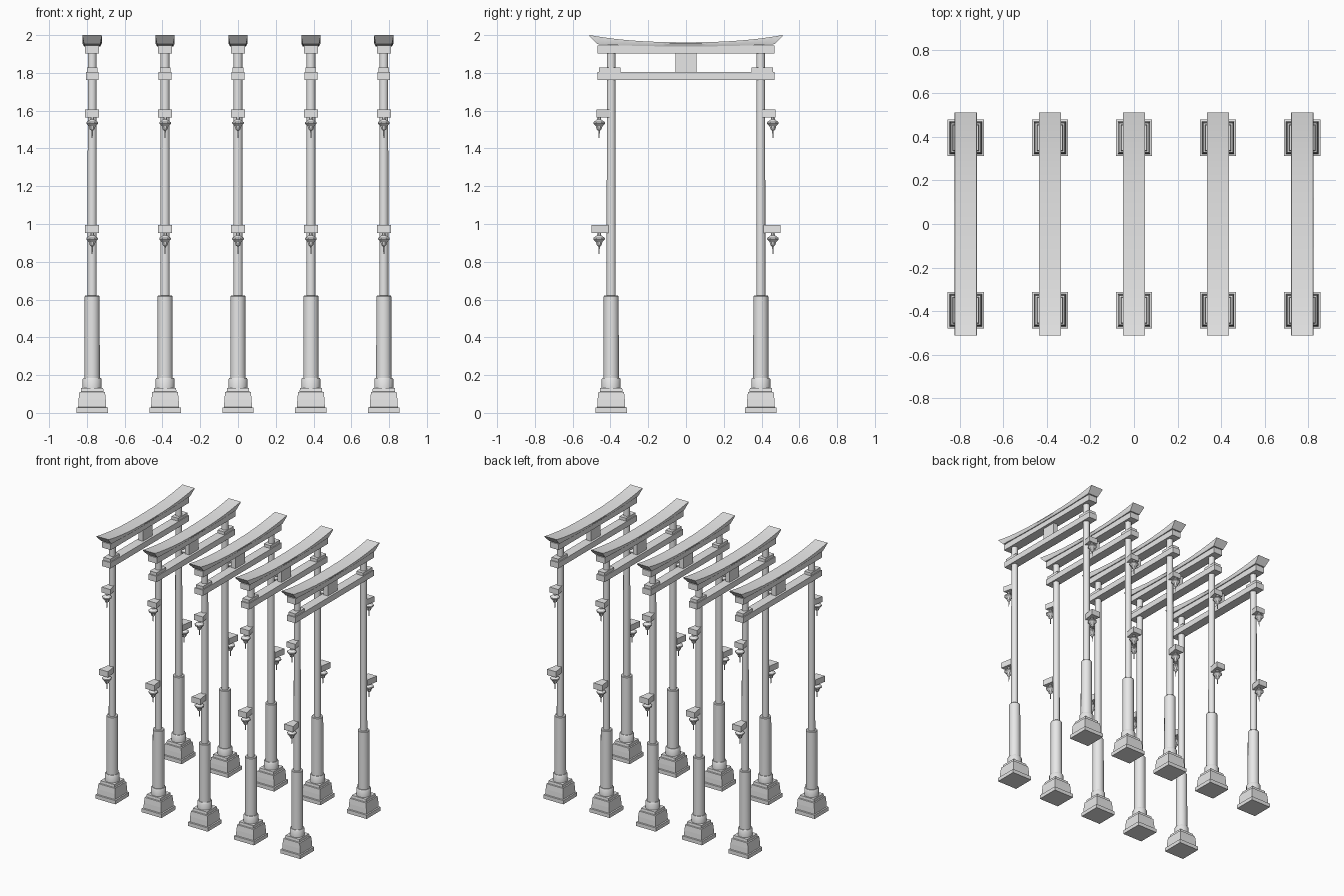
import bpy, bmesh, math

if "Cube" in bpy.data.objects:
    bpy.data.objects.remove(bpy.data.objects["Cube"])

stone = bpy.data.materials.new("plain_grey")
stone.diffuse_color = (0.8, 0.8, 0.8, 1)
stone.use_nodes = True
stone.node_tree.nodes["Principled BSDF"].inputs["Base Color"].default_value = stone.diffuse_color

GATES = [-0.772, -0.386, 0.0, 0.386, 0.772]
POST_Y = 0.396


def make_mesh(name, sections, smooth=False):
    """Skin a list of equal-sized vertex rings and cap both ends."""
    bm = bmesh.new()
    rings = [[bm.verts.new(p) for p in ring] for ring in sections]
    n = len(rings[0])
    for a, b in zip(rings, rings[1:]):
        for i in range(n):
            j = (i + 1) % n
            bm.faces.new((a[i], a[j], b[j], b[i]))
    bm.faces.new(rings[0][::-1])
    bm.faces.new(rings[-1])
    bmesh.ops.recalc_face_normals(bm, faces=bm.faces[:])
    mesh = bpy.data.meshes.new(name)
    bm.to_mesh(mesh)
    bm.free()
    mesh.materials.append(stone)
    if smooth:
        mesh.shade_smooth()
        mesh.set_sharp_from_angle(angle=math.radians(35))
    return mesh


def lathe(name, profile, sides, smooth=True):
    """Stack of (radius, z) rings; four sides gives squares of that half width."""
    k = math.sqrt(2) if sides == 4 else 1
    off = math.pi / sides
    return make_mesh(name, [[(k * r * math.cos(off + i * math.tau / sides),
                              k * r * math.sin(off + i * math.tau / sides), z)
                             for i in range(sides)] for r, z in profile], smooth)


def box(name, hx, y0, y1, z0, z1, hx_end=None):
    """Box along y, optionally changing width from y0 to y1."""
    return make_mesh(name, [[(-h, y, z0), (h, y, z0), (h, y, z1), (-h, y, z1)]
                            for y, h in ((y0, hx), (y1, hx if hx_end is None else hx_end))])


def place(mesh, x, y=0, z=0, turn=0):
    ob = bpy.data.objects.new(mesh.name, mesh)
    ob.location = (x, y, z)
    ob.rotation_euler.z = turn
    bpy.context.collection.objects.link(ob)


# Posts: square stepped plinth, then collar, thick sleeve and slim shaft
plinth = lathe("plinth", [(0.083, 0), (0.083, 0.028), (0.074, 0.03), (0.072, 0.07),
                          (0.068, 0.11), (0.060, 0.112), (0.058, 0.132)], 4, False)
collar = lathe("post_collar", [(0.051, 0.13), (0.051, 0.178), (0.046, 0.186)], 20)
sleeve = lathe("post_sleeve", [(0.041, 0.18), (0.040, 0.617), (0.037, 0.621)], 20)
shaft = lathe("post_shaft", [(0.0245, 0.61), (0.0235, 1.91)], 16)

# Beams
lower_beam = box("lower_beam", 0.034, -0.468, 0.468, 1.762, 1.806)
upper_beam = box("upper_beam", 0.037, -0.468, 0.468, 1.902, 1.946)
strut = box("centre_strut", 0.018, -0.056, 0.056, 1.80, 1.905)
wedge = box("beam_wedge", 0.028, -0.056, 0.056, 1.804, 1.828)

# Curved roof beam with upswept, slanted ends
roof_rings = []
for i in range(25):
    t = -1 + i / 12
    top = 1.962 + 0.038 * abs(t) ** 2.4
    low = 1.940 + 0.012 * abs(t) ** 2.4
    roof_rings.append([(-0.043, 0.470 * t, low), (0.043, 0.470 * t, low),
                       (0.051, 0.511 * t, top - 0.006), (0.050, 0.511 * t, top),
                       (-0.050, 0.511 * t, top), (-0.051, 0.511 * t, top - 0.006)])
roof = make_mesh("roof_beam", roof_rings, True)

# Lantern brackets widen away from the post; local +y points outward
upper_bracket = box("upper_bracket", 0.022, 0.010, 0.077, 1.565, 1.606, 0.037)
lower_bracket = box("lower_bracket", 0.022, 0.015, 0.104, 0.952, 0.996, 0.037)
lantern = lathe("lantern", [(0.010, 0.002), (0.012, -0.012), (0.033, -0.026),
                            (0.033, -0.034), (0.019, -0.047), (0.014, -0.064),
                            (0.004, -0.072), (0.003, -0.110)], 8, False)

for x in GATES:
    for beam in (lower_beam, upper_beam, strut, roof):
        place(beam, x)
    for side in (-1, 1):
        y = side * POST_Y
        turn = 0 if side > 0 else math.pi
        for part in (plinth, collar, sleeve, shaft):
            place(part, x, y)
        place(wedge, x, side * 0.404)
        for bracket, z in ((upper_bracket, 1.565), (lower_bracket, 0.952)):
            place(bracket, x, y, 0, turn)
            place(lantern, x, side * 0.46, z)
